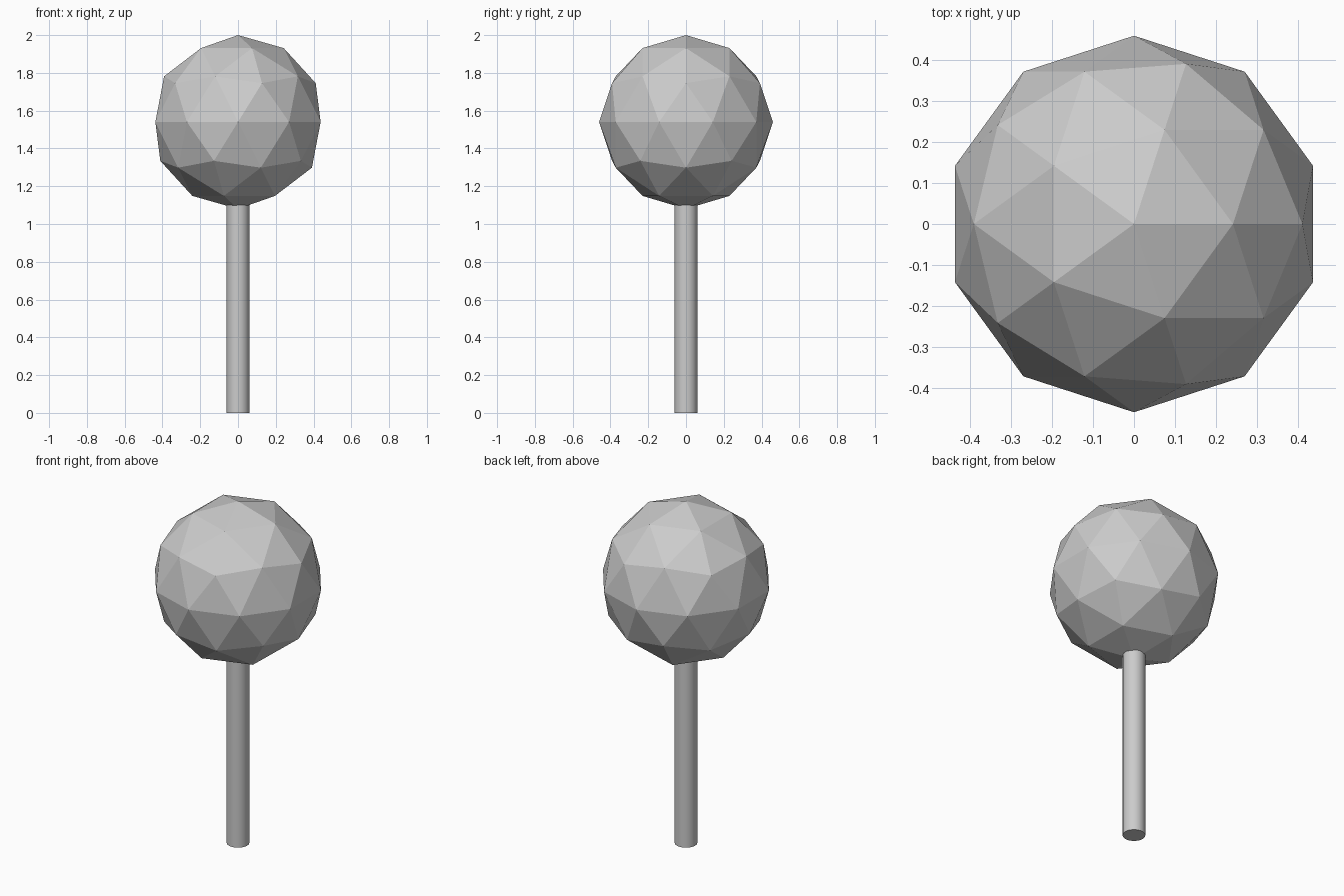
import bpy
import math

if "Cube" in bpy.data.objects:
    bpy.data.objects.remove(bpy.data.objects["Cube"])

BALL_RADIUS = 0.46
STEM_RADIUS = 0.06
STEM_TOP = 1.11

# Straight round stem, smooth sides with crisp end caps
bpy.ops.mesh.primitive_cylinder_add(vertices=32, radius=STEM_RADIUS, depth=STEM_TOP,
                                    location=(0, 0, STEM_TOP / 2))
stem = bpy.context.object
stem.name = "stem"
bpy.ops.object.shade_smooth_by_angle(angle=math.radians(30))

# Faceted 80-sided ball resting over the stem's top
bpy.ops.mesh.primitive_ico_sphere_add(subdivisions=2, radius=BALL_RADIUS,
                                      location=(0, 0, 2 - BALL_RADIUS))
ball = bpy.context.object
ball.name = "ball"
bpy.ops.object.shade_flat()
